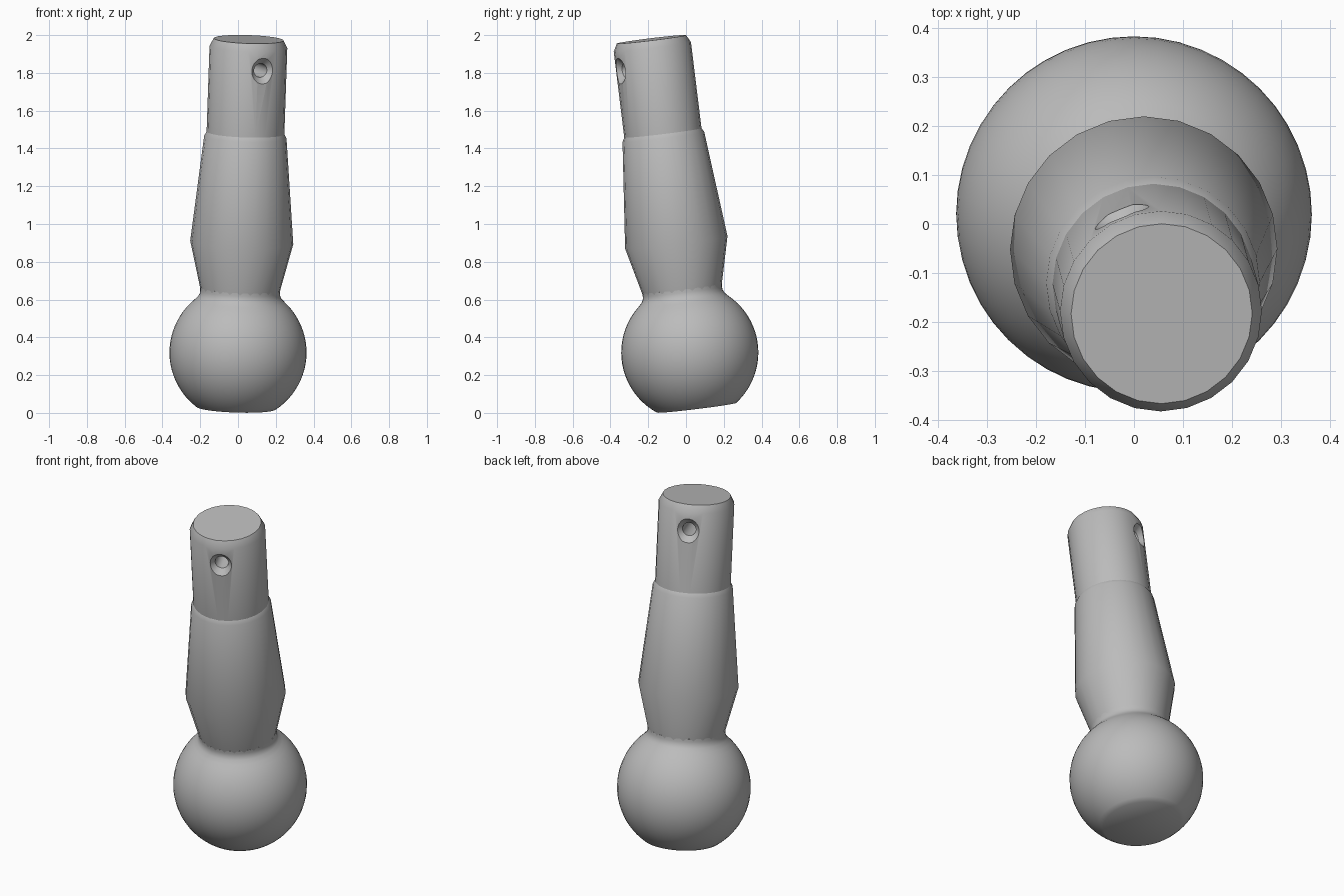
import bpy, bmesh, math
from mathutils import Vector

if "Cube" in bpy.data.objects:
    bpy.data.objects.remove(bpy.data.objects["Cube"])

steel = bpy.data.materials.new("grey steel")
steel.use_nodes = True
COLOUR = (0.5, 0.5, 0.5, 1)
steel.diffuse_color = COLOUR
steel.node_tree.nodes["Principled BSDF"].inputs["Base Color"].default_value = COLOUR

CENTRE = Vector((0, 0.02, 0.32))              # centre of the ball
AXIS = Vector((0.0338, -0.1215, 0.992)).normalized()
BALL_R = 0.363


def lathe(name, profile, sides, origin, axis):
    """Closed solid turned from (radius, distance along axis) points."""
    bm = bmesh.new()
    rot = Vector((0, 0, 1)).rotation_difference(axis)
    rings = []
    for r, t in profile:
        ring = []
        for i in range(sides):
            a = 2 * math.pi * i / sides
            ring.append(bm.verts.new(origin + rot @ Vector((r * math.cos(a), r * math.sin(a), t))))
        rings.append(ring)
    for low, high in zip(rings, rings[1:]):
        for i in range(sides):
            j = (i + 1) % sides
            bm.faces.new((low[i], low[j], high[j], high[i]))
    bm.faces.new(rings[0][::-1])
    bm.faces.new(rings[-1])
    mesh = bpy.data.meshes.new(name)
    bm.to_mesh(mesh)
    bm.free()
    obj = bpy.data.objects.new(name, mesh)
    mesh.materials.append(steel)
    bpy.context.collection.objects.link(obj)
    return obj


def smooth(obj, degrees):
    bpy.ops.object.select_all(action="DESELECT")
    obj.select_set(True)
    bpy.context.view_layer.objects.active = obj
    bpy.ops.object.shade_smooth_by_angle(angle=math.radians(degrees))


# Ball with a flat underside and a fillet up into the neck
start, end = math.asin(-0.295 / BALL_R), math.asin(0.272 / BALL_R)
arc = [start + (end - start) * i / 22 for i in range(23)]
ball_profile = [(BALL_R * math.cos(a), BALL_R * math.sin(a)) for a in arc]
ball_profile += [(0.222, 0.291), (0.213, 0.308), (0.211, 0.325), (0.212, 0.342)]
ball = lathe("ball", ball_profile, 48, CENTRE, AXIS)

# Shank: flared waist, long taper, small shoulder, pin with chamfered tip
shank = lathe("shank", [(0.21, 0.32), (0.213, 0.342), (0.273, 0.587), (0.218, 1.15),
                        (0.206, 1.172), (0.206, 1.63), (0.185, 1.671)], 24, CENTRE, AXIS)

# Cross hole through the pin, countersunk at both ends
across = Vector((0.39, -0.92, 0))
across = (across - AXIS * across.dot(AXIS)).normalized()
half = [(0.037, 0.173), (0.119, 0.255)]
hole = lathe("hole_cutter", [(r, -t) for r, t in reversed(half)] + half, 24,
             CENTRE + AXIS * 1.527, across)
cut = shank.modifiers.new("cross hole", "BOOLEAN")
cut.operation = "DIFFERENCE"
cut.solver = "EXACT"
cut.object = hole
bpy.context.view_layer.objects.active = shank
bpy.ops.object.modifier_apply(modifier=cut.name)
bpy.data.objects.remove(hole)

smooth(ball, 40)
smooth(shank, 28)
